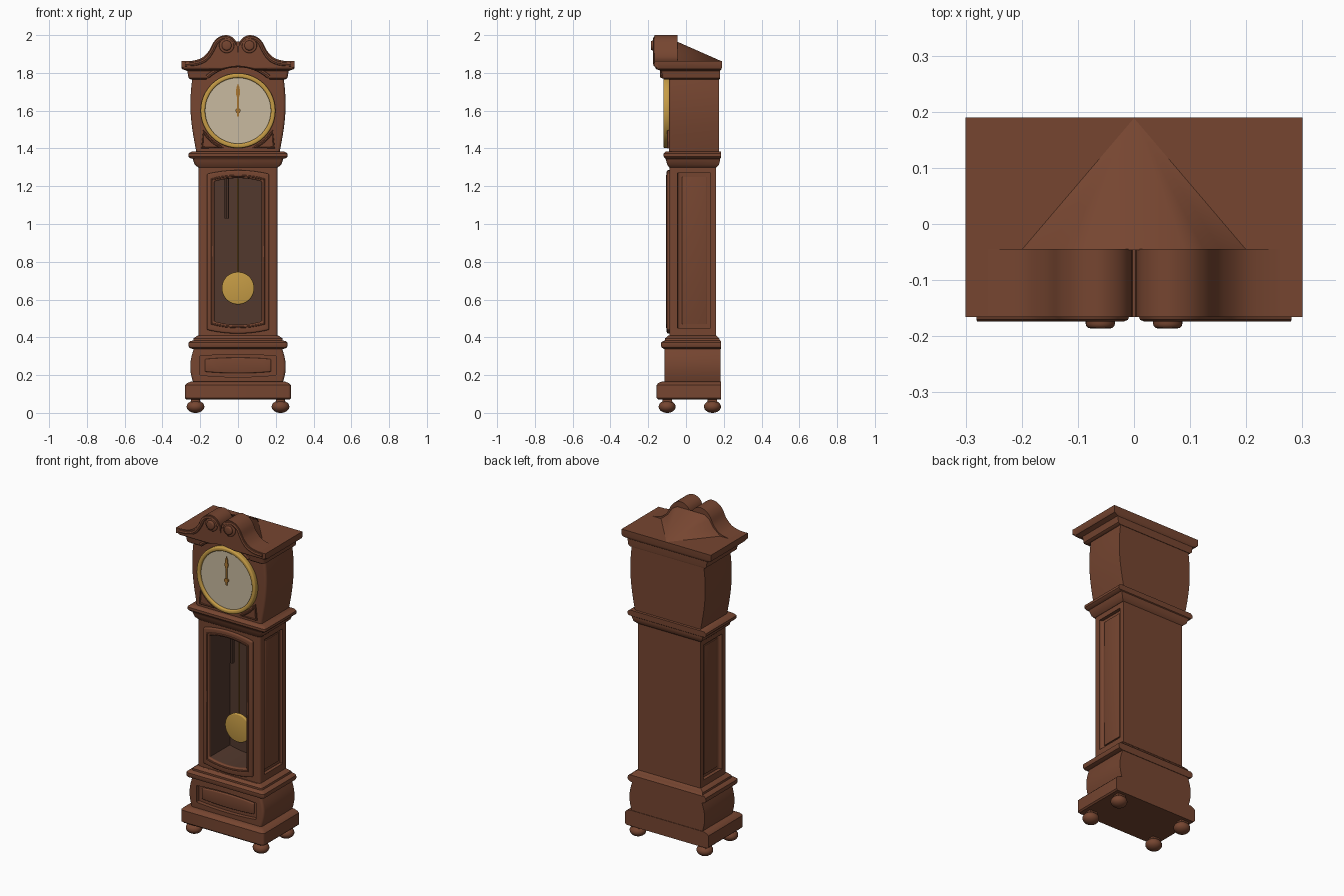
import bpy, bmesh, math
from mathutils import Vector

if "Cube" in bpy.data.objects:
    bpy.data.objects.remove(bpy.data.objects["Cube"])


def material(name, r, g, b):
    m = bpy.data.materials.new(name)
    m.use_nodes = True
    m.diffuse_color = (r, g, b, 1)
    m.node_tree.nodes["Principled BSDF"].inputs["Base Color"].default_value = (r, g, b, 1)
    return m


wood = material("brown_wood", 0.18, 0.06, 0.03)
inner = material("dark_interior", 0.085, 0.04, 0.026)
gold = material("gold", 0.56, 0.33, 0.06)
bronze = material("bronze_hands", 0.4, 0.18, 0.03)
cream = material("cream_dial", 0.58, 0.49, 0.35)
parts = []


def finish(name, bm, mat):
    bmesh.ops.recalc_face_normals(bm, faces=bm.faces)
    me = bpy.data.meshes.new(name)
    bm.to_mesh(me)
    bm.free()
    me.materials.append(mat)
    ob = bpy.data.objects.new(name, me)
    bpy.context.collection.objects.link(ob)
    parts.append(ob)
    return ob


def loft(name, rings, mat, closed=False):
    """Skin equal-length rings; closed joins last to first, else caps."""
    bm = bmesh.new()
    vs = [[bm.verts.new(p) for p in ring] for ring in rings]
    n = len(vs[0])
    for a, b in zip(vs, vs[1:] + ([vs[0]] if closed else [])):
        for i in range(n):
            j = (i + 1) % n
            bm.faces.new((a[i], a[j], b[j], b[i]))
    if not closed:
        bm.faces.new(vs[0])
        bm.faces.new(vs[-1])
    return finish(name, bm, mat)


def section(z, hx, yf, yb, r=0.015):
    """Rectangle with rounded front corners."""
    pts = [(hx, yb, z), (-hx, yb, z)]
    for cx, start in ((-hx + r, math.pi), (hx - r, 1.5 * math.pi)):
        for k in range(5):
            a = start + k * math.pi / 8
            pts.append((cx + r * math.cos(a), yf + r + r * math.sin(a), z))
    return pts


def stack(name, levels):
    return loft(name, [section(*lv) for lv in levels], wood)


def outline(hw, z0, z1, rise=0.0, n=13):
    """Panel outline whose top and bottom bow outwards by rise."""
    us = [2 * i / (n - 1) - 1 for i in range(n)]
    low = [(hw * u, z0 - rise * (1 - u * u)) for u in us]
    return low + [(-hw * u, z1 + rise * (1 - u * u)) for u in us]


def prism(name, pts, y0, y1, mat=wood, bev=0.0):
    rings = [[(x, y, z) for x, z in pts] for y in (y0, y1)]
    ob = loft(name, rings, mat)
    return bevel(ob, bev) if bev else ob


def frame(name, out, inn, y0, y1):
    rings = [[(x, y, z) for x, z in p] for p, y in
             ((out, y1), (out, y0), (inn, y0), (inn, y1))]
    return bevel(loft(name, rings, wood, closed=True), 0.008)


def bevel(ob, w):
    m = ob.modifiers.new("soft_edges", "BEVEL")
    m.width, m.segments, m.angle_limit = w, 3, math.radians(50)
    return ob


def carve(ob, cutter):
    """Subtract the cutter, keep the result and drop the cutter."""
    cutter.hide_render = True
    m = ob.modifiers.new("carve", "BOOLEAN")
    m.operation, m.solver, m.object = "DIFFERENCE", "EXACT", cutter
    bpy.context.view_layer.update()
    me = bpy.data.meshes.new_from_object(ob.evaluated_get(bpy.context.evaluated_depsgraph_get()))
    ob.modifiers.clear()
    ob.data = me
    parts.remove(cutter)
    bpy.data.objects.remove(cutter)


def circle(cx, cz, r, n=48):
    return [(cx + r * math.cos(i * math.tau / n), cz + r * math.sin(i * math.tau / n)) for i in range(n)]


def disc(name, cx, cz, r, y0, y1, mat=wood, bev=0.0, n=48):
    return prism(name, circle(cx, cz, r, n), y0, y1, mat, bev)


def tube(name, pts, y, r, mat=wood, cyclic=False):
    cu = bpy.data.curves.new(name, "CURVE")
    cu.dimensions, cu.bevel_depth, cu.bevel_resolution, cu.use_fill_caps = "3D", r, 2, True
    sp = cu.splines.new("POLY")
    sp.points.add(len(pts) - 1)
    for p, (x, z) in zip(sp.points, pts):
        p.co = (x, y, z, 1)
    sp.use_cyclic_u = cyclic
    cu.materials.append(mat)
    ob = bpy.data.objects.new(name, cu)
    bpy.context.collection.objects.link(ob)
    parts.append(ob)


def smooth_path(pts, k=5):
    """Catmull-Rom through 2D points."""
    p = [Vector(q) for q in [pts[0]] + pts + [pts[-1]]]
    out = []
    for a, b, c, d in zip(p, p[1:], p[2:], p[3:]):
        for i in range(k):
            t = i / k
            out.append(tuple(0.5 * (2 * b + (c - a) * t + (2 * a - 5 * b + 4 * c - d) * t * t
                                    + (3 * b - a - 3 * c + d) * t ** 3)))
    return out + [pts[-1]]


# Bun feet
for x in (-0.225, 0.225):
    for y in (-0.1, 0.14):
        bm = bmesh.new()
        bmesh.ops.create_uvsphere(bm, u_segments=24, v_segments=14, radius=1)
        for v in bm.verts:
            v.co = (x + v.co.x * 0.047, y + v.co.y * 0.045, 0.033 + v.co.z * 0.033)
        finish("bun_foot", bm, wood)
        stack("foot_neck", [(z, 0.025, y - 0.025, y + 0.025) for z in (0.05, 0.08)])
        for v in parts[-1].data.vertices:
            v.co.x += x

# Plinth and bulging base with sunk panel
stack("plinth", [(0.07, 0.272, -0.147, 0.185), (0.078, 0.28, -0.155, 0.185),
                 (0.148, 0.28, -0.155, 0.185), (0.158, 0.27, -0.147, 0.185), (0.165, 0.25, -0.13, 0.185)])
base = stack("base", [(0.155 + 0.02 * i, 0.228 + 0.025 * math.sin(math.pi * (i + 1) / 11), -0.115, 0.182)
                      for i in range(11)])
carve(base, prism("panel_cutter", outline(0.2, 0.2, 0.3, 0.01), -0.3, -0.09))
bevel(prism("base_panel", outline(0.175, 0.218, 0.285, 0.008), -0.1, -0.08), 0.006)
stack("waist_moulding", [(0.338, 0.24, -0.115, 0.185), (0.345, 0.258, -0.128, 0.185), (0.355, 0.263, -0.132, 0.185),
                         (0.372, 0.262, -0.131, 0.185), (0.38, 0.252, -0.122, 0.185), (0.384, 0.237, -0.11, 0.18),
                         (0.395, 0.235, -0.11, 0.175), (0.41, 0.212, -0.095, 0.16)])

# Trunk with hollow case and sunk side panels
trunk = stack("trunk", [(z, 0.21, -0.088, 0.16) for z in (0.39, 1.32)])
for s in (-1, 1):
    cut = stack("side_cutter", [(z, 0.02, -0.045, 0.13) for z in (0.45, 1.27)])
    for v in cut.data.vertices:
        v.co.x += s * 0.21
    carve(trunk, cut)
    side = stack("side_panel", [(z, 0.012, -0.025, 0.11) for z in (0.47, 1.25)])
    for v in side.data.vertices:
        v.co.x += s * 0.185
    bevel(side, 0.006)
opening = outline(0.125, 0.485, 1.225, 0.018)
carve(trunk, prism("case_cutter", opening, -0.2, 0.1))
trunk.data.materials.append(inner)
for f in trunk.data.polygons:
    c = f.center
    if abs(c.x) < 0.13 and -0.08 < c.y < 0.12 and 0.45 < c.z < 1.26:
        f.material_index = 1
frame("door_frame", outline(0.165, 0.44, 1.265, 0.02), opening, -0.102, -0.08)
tube("door_bead", outline(0.138, 0.472, 1.237, 0.018), -0.102, 0.005, cyclic=True)

# Pendulum and chime weight
disc("pendulum_bob", 0, 0.66, 0.086, -0.005, 0.015, gold, 0.006)
tube("pendulum_rod", [(0, 0.7), (0, 1.24)], 0.01, 0.004, bronze)
tube("chime_weight", [(-0.06, 1.03), (-0.06, 1.24)], 0.03, 0.012, inner)

# Hood
stack("trunk_cornice", [(1.3, 0.212, -0.09, 0.16), (1.315, 0.23, -0.1, 0.175), (1.335, 0.236, -0.105, 0.18),
                        (1.345, 0.24, -0.108, 0.18), (1.349, 0.256, -0.112, 0.185), (1.357, 0.263, -0.118, 0.185),
                        (1.372, 0.263, -0.118, 0.185), (1.382, 0.25, -0.11, 0.185), (1.385, 0.23, -0.1, 0.18)])
stack("hood", [(1.38 + 0.033 * i, 0.218 + 0.034 * math.sin(math.pi * (0.02 + 0.062 * i)), -0.09, 0.175)
               for i in range(13)])
cornice = stack("hood_cornice", [(1.765, 0.25, -0.115, 0.178), (1.773, 0.262, -0.125, 0.18),
                                 (1.81, 0.268, -0.13, 0.18), (1.82, 0.295, -0.158, 0.188),
                                 (1.828, 0.3, -0.163, 0.19), (1.862, 0.3, -0.163, 0.19)])

# Swan neck pediment, arched over the dial
neck = smooth_path([(0.3, 1.862), (0.25, 1.863), (0.195, 1.878), (0.155, 1.915), (0.13, 1.962),
                    (0.1, 1.99), (0.06, 2.0), (0.025, 1.985), (0.006, 1.955), (0.003, 1.91)])
top = neck + [(-x, z) for x, z in reversed(neck)]
pediment = prism("swan_neck_pediment", top + [(-0.3, 1.83), (0.3, 1.83)], -0.166, -0.045)
for ob in (cornice, pediment):
    carve(ob, disc("arch_cutter", 0, 1.6, 0.236, -0.3, -0.09))
arch = [(0.242 * math.cos(a), 1.6 + 0.242 * math.sin(a))
        for a in (math.radians(48 + 3.5 * i) for i in range(25))]
tube("arch_bead", arch, -0.125, 0.012)
for s in (-1, 1):
    lip = smooth_path([(0.28, 1.845), (0.22, 1.85), (0.17, 1.872), (0.135, 1.92),
                       (0.115, 1.96), (0.08, 1.982), (0.04, 1.975), (0.018, 1.945)])
    tube("swan_neck_lip", [(s * x, z) for x, z in lip], -0.162, 0.012)
    disc("scroll", s * 0.06, 1.945, 0.04, -0.174, -0.15, wood, 0.006, 32)
    disc("scroll_rosette", s * 0.06, 1.945, 0.026, -0.186, -0.15, wood, 0.008, 32)

# Roof fanning down from the pediment to the back edge
bm = bmesh.new()
ridge = [(0.2, 1.862), (0.155, 1.9), (0.125, 1.945), (0.09, 1.965)]
ridge += [(-x, z) for x, z in reversed(ridge)]
tip = bm.verts.new((0, 0.19, 1.861))
row = [bm.verts.new((x, -0.046, z)) for x, z in ridge]
for a, b in zip(row, row[1:]):
    bm.faces.new((a, b, tip))
bm.faces.new(row)
bm.faces.new((row[0], row[-1], tip))
finish("roof", bm, wood)

# Dial, bezel, hands and corner spandrels
disc("dial", 0, 1.6, 0.185, -0.106, -0.085, cream)
frame("bezel", circle(0, 1.6, 0.198), circle(0, 1.6, 0.174), -0.12, -0.085).data.materials[0] = gold
disc("hand_hub", 0, 1.6, 0.013, -0.116, -0.1, bronze, n=20)
hand = [(0.004, 1.57), (0.004, 1.665), (0.011, 1.69), (0.009, 1.72), (0, 1.745)]
prism("clock_hands", hand + [(-x, z) for x, z in reversed(hand[:-1])], -0.113, -0.108, bronze)
for s in (-1, 1):
    arc = [(0.213 * math.cos(a), 1.6 + 0.213 * math.sin(a))
           for a in (math.radians(-67 + 4 * i) for i in range(10))]
    shape = [(s * x, z) for x, z in arc + [(0.19, 1.405)]]
    prism("spandrel", shape, -0.095, -0.085)
    tube("spandrel_bead", shape, -0.094, 0.007, cyclic=True)

# Smooth shading with sharp edges kept
bpy.ops.object.select_all(action="DESELECT")
for ob in parts:
    ob.select_set(True)
bpy.context.view_layer.objects.active = parts[0]
bpy.ops.object.convert(target="MESH")
bpy.ops.object.shade_smooth_by_angle(angle=math.radians(35))
